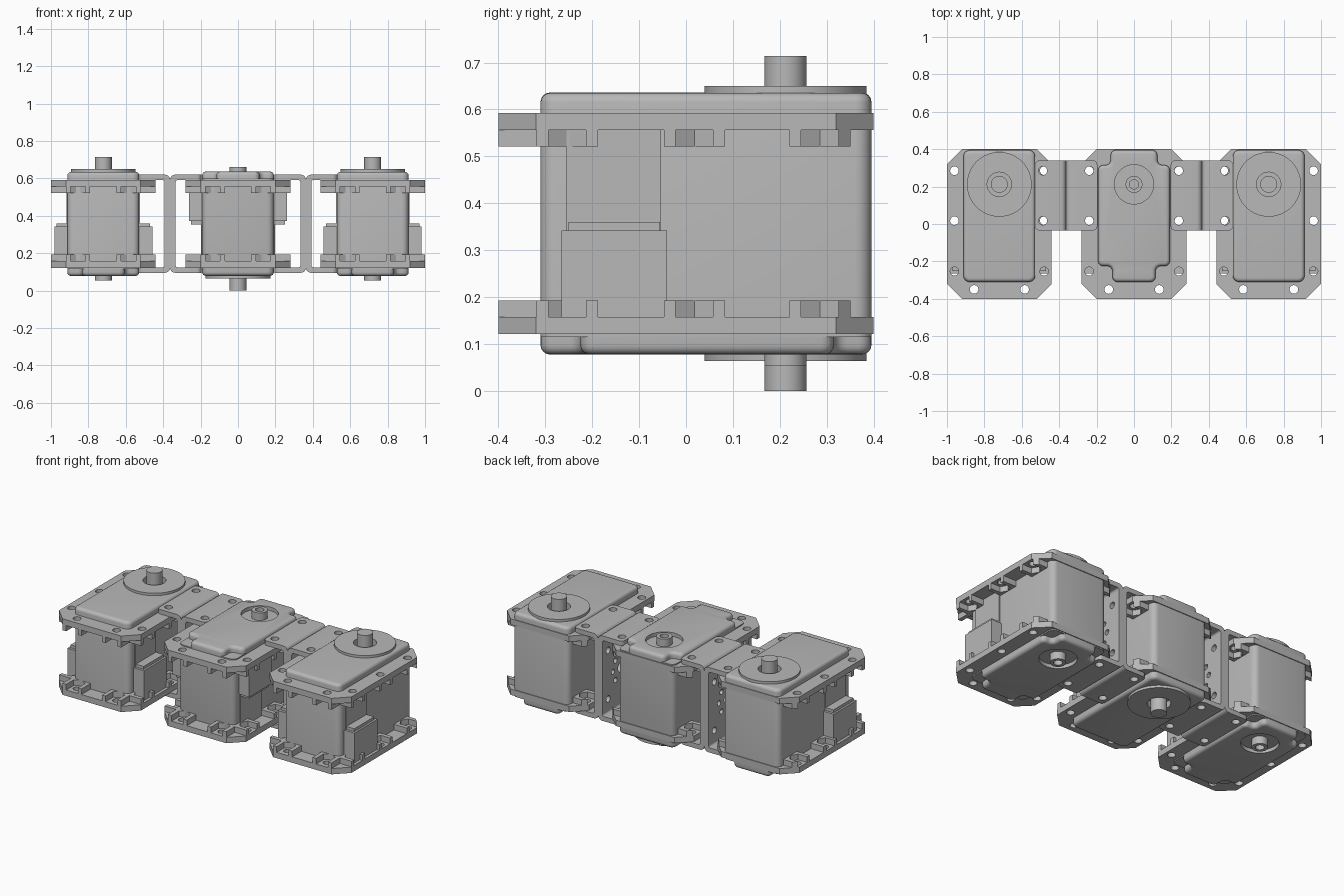
import bpy, bmesh
from math import pi, cos, sin
from mathutils import Matrix, Vector

if "Cube" in bpy.data.objects:
    bpy.data.objects.remove(bpy.data.objects["Cube"])

grey = bpy.data.materials.new("plain grey")
grey.use_nodes = True
colour = (0.48, 0.48, 0.48, 1)
grey.diffuse_color = colour
grey.node_tree.nodes["Principled BSDF"].inputs["Base Color"].default_value = colour


def finish(name, bm, matrix=Matrix()):
    bm.transform(matrix)
    bmesh.ops.recalc_face_normals(bm, faces=bm.faces)
    mesh = bpy.data.meshes.new(name)
    bm.to_mesh(mesh)
    bm.free()
    mesh.materials.append(grey)
    obj = bpy.data.objects.new(name, mesh)
    bpy.context.collection.objects.link(obj)
    return obj


def add_prism(bm, pts, z0, z1):
    base = bm.faces.new([bm.verts.new((x, y, z0)) for x, y in pts])
    new = bmesh.ops.extrude_face_region(bm, geom=[base])["geom"]
    bmesh.ops.translate(bm, vec=(0, 0, z1 - z0),
                        verts=[v for v in new if isinstance(v, bmesh.types.BMVert)])


def round_edges(bm, rule, width, segments=5):
    edges = [e for e in bm.edges if rule(*[v.co for v in e.verts])]
    bmesh.ops.bevel(bm, geom=edges, offset=width, segments=segments,
                    profile=0.5, affect="EDGES")


def upright(a, b):
    return (a - b).xy.length < 0.001


def prism(name, pts, z0, z1, radius=0, rim=None, rim_width=0.02):
    bm = bmesh.new()
    add_prism(bm, pts, z0, z1)
    bmesh.ops.recalc_face_normals(bm, faces=bm.faces)
    if radius:
        round_edges(bm, upright, radius)
    if rim is not None:
        round_edges(bm, lambda a, b: max(abs(a.z - rim), abs(b.z - rim)) < 0.001,
                    rim_width, 4)
    return finish(name, bm)


def rect(x0, x1, y0, y1):
    return [(x0, y0), (x1, y0), (x1, y1), (x0, y1)]


def rod(bm, centre, radius, depth, axis="Z", sides=32):
    turn = Matrix.Rotation(pi / 2, 4, "Y") if axis == "X" else Matrix()
    bmesh.ops.create_cone(bm, cap_ends=True, segments=sides, radius1=radius, radius2=radius,
                          depth=depth, matrix=Matrix.Translation(centre) @ turn)


def cylinder(name, radius, z0, z1, y, sides=48):
    bm = bmesh.new()
    rod(bm, (0, y, (z0 + z1) / 2), radius, z1 - z0, sides=sides)
    return finish(name, bm)


def cut(obj, cutter):
    mod = obj.modifiers.new("cut", "BOOLEAN")
    mod.operation, mod.solver, mod.object = "DIFFERENCE", "EXACT", cutter
    bpy.context.view_layer.objects.active = obj
    bpy.ops.object.modifier_apply(modifier=mod.name)


def remove(cutter):
    bpy.data.objects.remove(cutter)


def mirrored(half):
    return half + [(-x, y) for x, y in reversed(half)]


SHAFT_Y = 0.212
MID = 0.357

# Motor case and its rounded lid
case = prism("motor_case", rect(-0.192, 0.192, -0.31, 0.395), 0.115, 0.635,
             radius=0.035, rim=0.635)
horn = cylinder("horn_disc", 0.173, 0.63, 0.65, SHAFT_Y, 64)
well = cylinder("well_cutter", 0.065, 0.61, 0.7, SHAFT_Y)
cut(case, well)
cut(horn, well)
remove(well)
shaft = cylinder("output_shaft", 0.045, 0.6, 0.714, SHAFT_Y)

# Bottom cap with stepped corners, bearing well and hollow boss
half = [(0.115, -0.31), (0.115, -0.225), (0.192, -0.225),
        (0.192, 0.315), (0.125, 0.315), (0.125, 0.395)]
cap = prism("bottom_cap", mirrored(half), 0.078, 0.125, radius=0.028, rim=0.078)
well = cylinder("well_cutter", 0.105, 0.05, 0.1, SHAFT_Y)
cut(cap, well)
remove(well)
boss = cylinder("bearing_boss", 0.045, 0.053, 0.11, SHAFT_Y)
bore = cylinder("bore_cutter", 0.025, 0.03, 0.09, SHAFT_Y)
cut(boss, bore)
remove(bore)

# Connector boxes and shallow side panels
bm = bmesh.new()
for s in (-1, 1):
    for x, y0, y1, z0, z1 in ((0.262, -0.265, -0.04, 0.15, 0.342),
                              (0.25, -0.25, -0.055, 0.34, 0.36),
                              (0.197, -0.255, -0.053, 0.34, 0.56)):
        add_prism(bm, rect(s * 0.17, s * x, y0, y1), z0, z1)
connectors = finish("connector_boxes", bm)

# Mounting flange plate with screw holes
side_y = (-0.253, 0.018, 0.285)
outline = mirrored([(0.2, -0.4), (0.28, -0.32), (0.28, 0.32), (0.2, 0.4)])
plate = prism("flange_plate", outline, 0.556, 0.592)
holes = [(s * 0.24, y) for s in (-1, 1) for y in side_y] + [(-0.135, -0.35), (0.135, -0.35)]
bm = bmesh.new()
for x, y in holes:
    rod(bm, (x, y, 0.57), 0.023, 0.2, sides=24)
drill = finish("drill_cutter", bm)
cut(plate, drill)
remove(drill)

# Nut holders under the flange, each with a pointed pocket
bm = bmesh.new()


def holder(out):
    h = [(0.065, -0.055), (0.065, out), (0.04, out), (0.04, -0.023), (0, -0.046)]
    return h + [(-u, v) for u, v in reversed(h[:-1])]


for s in (-1, 1):
    for y in side_y:
        pts = [(0.24 + v, y + u) for u, v in holder(0.04)]
        add_prism(bm, [(s * min(px, 0.6 - abs(py)), py) for px, py in pts], 0.521, 0.557)
    add_prism(bm, [(s * 0.135 + u, -0.35 - v) for u, v in holder(0.05)], 0.521, 0.557)
nut_holders = finish("nut_holders", bm)

# Channel bracket: web at x = 0, arms toward +x
T, ARM, LOW, HIGH = 0.029, 0.167, 0.095, 0.62
bm = bmesh.new()
add_prism(bm, [(0, LOW), (ARM, LOW), (ARM, LOW + T), (T, LOW + T),
               (T, HIGH - T), (ARM, HIGH - T), (ARM, HIGH), (0, HIGH)], -0.34, 0.035)
bmesh.ops.recalc_face_normals(bm, faces=bm.faces)
round_edges(bm, lambda a, b: upright(a, b) and a.x < 0.001, 0.028)
round_edges(bm, lambda a, b: upright(a, b) and abs(a.x - T) < 0.0001
            and LOW + T / 2 < a.y < HIGH - T / 2 and abs(a.z - b.z) > 0.3, 0.012)
round_edges(bm, lambda a, b: min(a.x, b.x) > ARM - 0.001 and abs(a.z - b.z) < 0.001, 0.025)
bracket = finish("channel_bracket", bm, Matrix.Rotation(pi / 2, 4, "X"))
bm = bmesh.new()
for y in (0.018, 0.285):
    rod(bm, (0.124, y, MID), 0.023, 1, sides=24)
spots = [(0, 0, 0.035)]
spots += [(0.085 * cos(k * pi / 4), 0.085 * sin(k * pi / 4), 0.016) for k in range(8)]
spots += [(a * 0.13, b * 0.15, 0.02) for a in (-1, 1) for b in (-1, 1)]
for dy, dz, r in spots:
    rod(bm, (0, 0.152 + dy, MID + dz), r, 0.1, "X", 20)
drill = finish("drill_cutter", bm)
cut(bracket, drill)
remove(drill)

# Smooth rounded parts, keeping crisp edges
bpy.ops.object.select_all(action="DESELECT")
servo_parts = [case, horn, shaft, cap, boss, connectors]
flange_parts = [plate, nut_holders]
for obj in servo_parts + flange_parts + [bracket]:
    obj.select_set(True)
bpy.ops.object.shade_smooth_by_angle(angle=0.6)
bpy.ops.object.select_all(action="DESELECT")


def place(obj, matrices, labels):
    name = obj.name
    for i, (m, label) in enumerate(zip(matrices, labels)):
        target = obj if i == 0 else bpy.data.objects.new(name, obj.data)
        if i:
            bpy.context.collection.objects.link(target)
        target.name = label + "_" + name
        target.matrix_world = m


# Three motor units, the middle one upside down
flip = Matrix.Translation((0, 0, 2 * MID)) @ Matrix.Rotation(pi, 4, "Y")
units = [Matrix.Translation((-0.72, 0, 0)), flip, Matrix.Translation((0.72, 0, 0))]
names = ["right", "middle", "left"]
for part in servo_parts:
    place(part, units, names)
for part in flange_parts:
    place(part, units + [m @ flip for m in units],
          ["right_a", "middle_a", "left_a", "right_b", "middle_b", "left_b"])

# Back-to-back bracket pairs between the units
turn = Matrix.Translation((0, 0, 2 * MID + 0.001)) @ Matrix.Rotation(pi, 4, "Y")
joints = [Matrix.Translation((s * 0.363, 0, 0)) @ m for s in (-1, 1) for m in (Matrix(), turn)]
place(bracket, joints, ["right_inner", "right_outer", "left_outer", "left_inner"])
